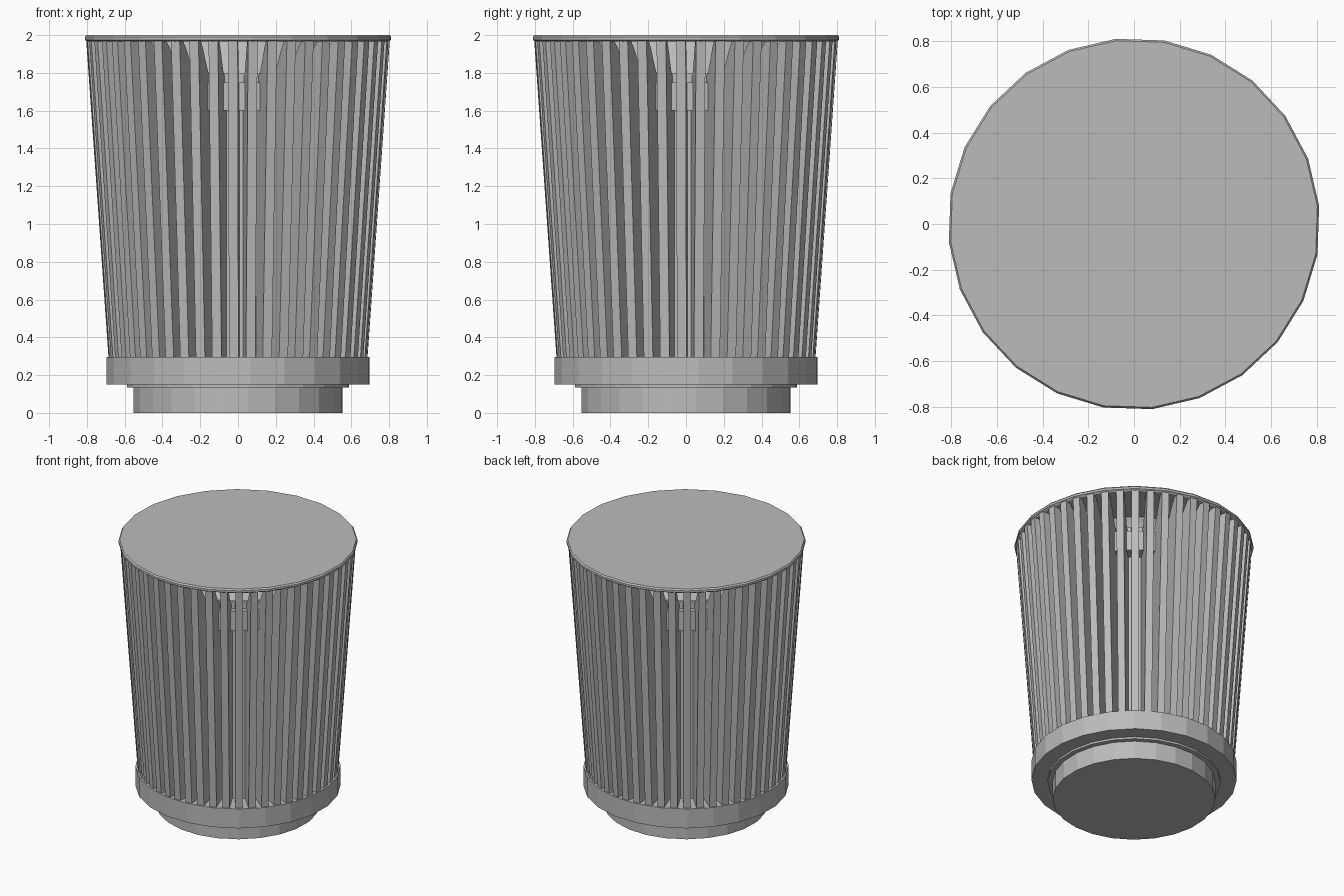
import bpy, bmesh
from math import sin, cos, pi, radians

cube = bpy.data.objects.get("Cube")
if cube:
    bpy.data.objects.remove(cube)

SIDES = 24
FINS = 48
TWIST = radians(5.6)

grey = bpy.data.materials.new("satin_grey_metal")
grey.use_nodes = True
grey.diffuse_color = (0.5, 0.5, 0.5, 1)
grey.node_tree.nodes["Principled BSDF"].inputs["Base Color"].default_value = (0.5, 0.5, 0.5, 1)


def finish(name, bm):
    bmesh.ops.recalc_face_normals(bm, faces=bm.faces)
    mesh = bpy.data.meshes.new(name)
    bm.to_mesh(mesh)
    bm.free()
    mesh.materials.append(grey)
    obj = bpy.data.objects.new(name, mesh)
    bpy.context.collection.objects.link(obj)
    return obj


def turned(name, profile):
    """Faceted solid of revolution from (radius, height) pairs, capped at both ends."""
    bm = bmesh.new()
    rings = [[bm.verts.new((r * cos(TWIST + 2 * pi * i / SIDES),
                            r * sin(TWIST + 2 * pi * i / SIDES), z))
              for i in range(SIDES)] for r, z in profile]
    for low, high in zip(rings, rings[1:]):
        for i in range(SIDES):
            j = (i + 1) % SIDES
            bm.faces.new((low[i], low[j], high[j], high[i]))
    bm.faces.new(rings[0])
    bm.faces.new(rings[-1])
    return finish(name, bm)


# Stepped base
turned("foot", [(0.555, 0), (0.555, 0.135)])
turned("foot_lip", [(0.59, 0.135), (0.59, 0.15)])
turned("base_ring", [(0.70, 0.15), (0.70, 0.295)])

# Inner core with collar, neck and sloped shoulder
turned("core", [(0.53, 0.29), (0.53, 1.6)])
turned("collar", [(0.63, 1.6), (0.63, 1.75)])
turned("neck", [(0.59, 1.75), (0.59, 1.8)])
turned("shoulder", [(0.57, 1.8), (0.52, 1.88), (0.44, 1.975)])

# Thin top plate with a softened rim
turned("top_plate", [(0.80, 1.965), (0.815, 1.975), (0.815, 1.99), (0.807, 2.0)])

# Radial fins: leaning outer edge, inner edge curving out under the top plate
outline = [(0.51, 0.29), (0.685, 0.29), (0.803, 1.97), (0.76, 1.97),
           (0.72, 1.93), (0.67, 1.86), (0.62, 1.80), (0.51, 1.75)]
HALF = 0.025
bm = bmesh.new()
for k in range(FINS):
    a = TWIST + 2 * pi * k / FINS
    left, right = [[bm.verts.new((r * cos(a) - t * sin(a), r * sin(a) + t * cos(a), z))
                    for r, z in outline] for t in (-HALF, HALF)]
    bm.faces.new(left)
    bm.faces.new(right[::-1])
    for i in range(len(outline)):
        j = (i + 1) % len(outline)
        bm.faces.new((left[i], left[j], right[j], right[i]))
finish("cooling_fins", bm)
